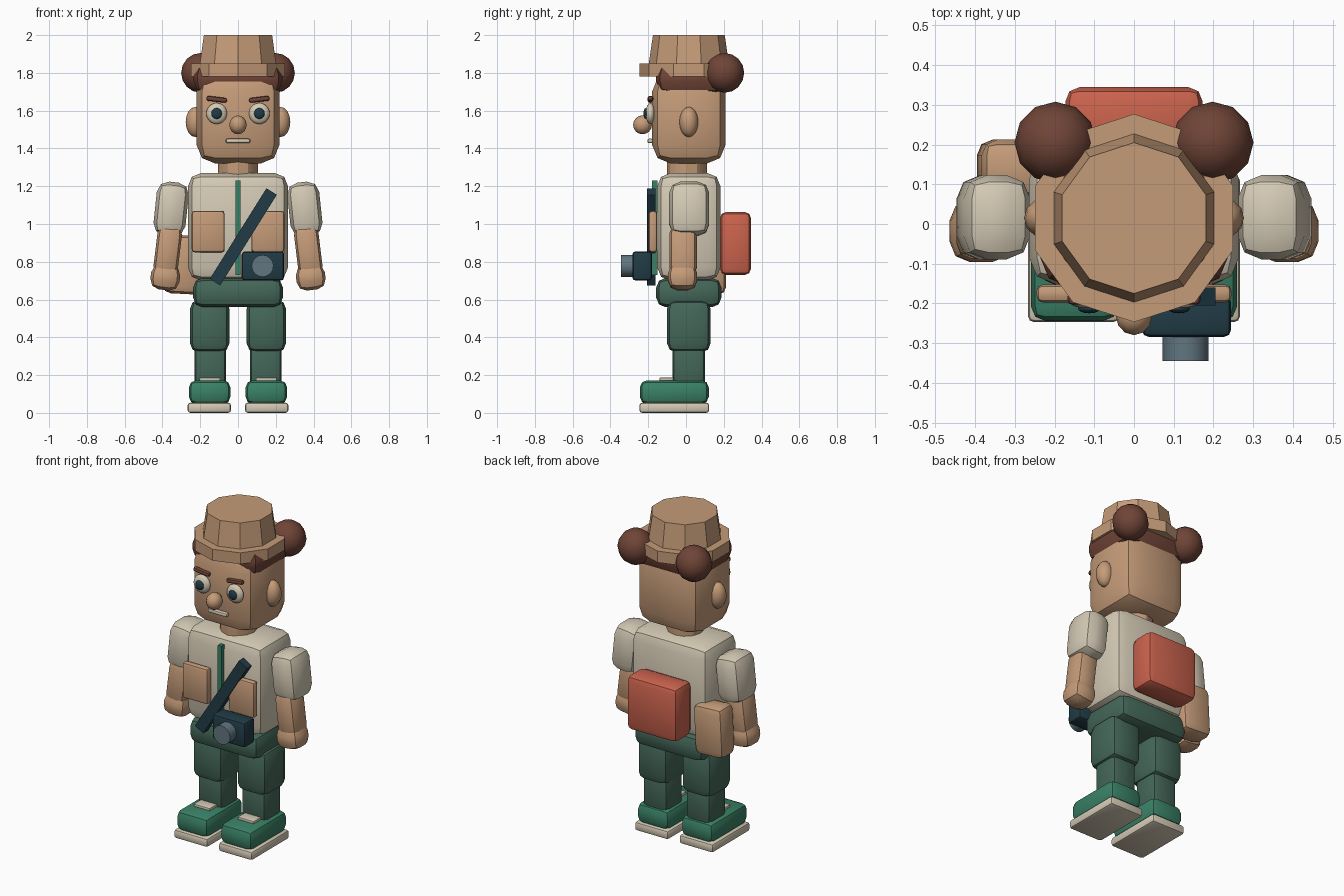
import bpy, bmesh
from math import radians
from mathutils import Matrix, Vector

if "Cube" in bpy.data.objects:
    bpy.data.objects.remove(bpy.data.objects["Cube"])


def material(name, r, g, b):
    m = bpy.data.materials.new(name)
    m.use_nodes = True
    m.diffuse_color = (r, g, b, 1)
    m.node_tree.nodes["Principled BSDF"].inputs["Base Color"].default_value = (r, g, b, 1)
    return m


TAN = material("tan", 0.56, 0.33, 0.19)
CREAM = material("cream", 0.66, 0.59, 0.46)
BROWN = material("dark brown", 0.16, 0.058, 0.038)
RED = material("brick red", 0.6, 0.125, 0.075)
PINE = material("pine green", 0.058, 0.135, 0.098)
GREEN = material("bright green", 0.042, 0.22, 0.133)
NAVY = material("dark navy", 0.015, 0.044, 0.06)
STEEL = material("steel blue", 0.12, 0.18, 0.215)


def finish(name, bm, mat, centre, tilt=0, angle=40):
    """Place a mesh built around the origin, tilted about the front axis."""
    bm.transform(Matrix.Translation(centre) @ Matrix.Rotation(radians(tilt), 4, "Y"))
    bmesh.ops.recalc_face_normals(bm, faces=bm.faces)
    mesh = bpy.data.meshes.new(name)
    bm.to_mesh(mesh)
    bm.free()
    mesh.materials.append(mat)
    mesh.shade_smooth()
    mesh.set_sharp_from_angle(angle=radians(angle))
    obj = bpy.data.objects.new(name, mesh)
    bpy.context.collection.objects.link(obj)
    return obj


def box(name, mat, centre, size, bevel=0, tilt=0, segments=2):
    bm = bmesh.new()
    bmesh.ops.create_cube(bm, size=1)
    bmesh.ops.scale(bm, vec=Vector(size), verts=bm.verts)
    if bevel:
        bmesh.ops.bevel(bm, geom=bm.edges[:], offset=bevel, segments=segments,
                        profile=0.5, affect="EDGES")
    return finish(name, bm, mat, centre, tilt)


def ball(name, mat, centre, radii, segments=12, rings=8):
    bm = bmesh.new()
    bmesh.ops.create_uvsphere(bm, u_segments=segments, v_segments=rings, radius=1)
    bmesh.ops.scale(bm, vec=Vector(radii), verts=bm.verts)
    return finish(name, bm, mat, centre, angle=60)


def cone(name, mat, centre, r_low, r_top, depth, sides, axis=None, tilt=0, angle=30):
    bm = bmesh.new()
    bmesh.ops.create_cone(bm, cap_ends=True, segments=sides, radius1=r_low,
                          radius2=r_top, depth=depth)
    if axis:
        bm.transform(Matrix.Rotation(radians(90), 4, axis))
    return finish(name, bm, mat, centre, tilt, angle)


MID = 0.015  # depth centre of the body

# Head, hair and hat
box("head", TAN, (0, MID, 1.56), (0.44, 0.39, 0.48), 0.1)
cone("neck", TAN, (0, MID - 0.01, 1.3), 0.105, 0.105, 0.14, 12)
box("hair", BROWN, (0, 0.035, 1.77), (0.47, 0.385, 0.17), 0.07)
cone("hat_brim", TAN, (0, MID, 1.815), 0.262, 0.262, 0.07, 10)
cone("hat_crown", TAN, (0, MID, 1.915), 0.215, 0.19, 0.17, 10)

# Face
ball("nose", TAN, (0, -0.23, 1.525), (0.046, 0.05, 0.05))
box("mouth", CREAM, (0, -0.19, 1.44), (0.13, 0.03, 0.024), 0.01)

# Torso and hips
box("shirt", CREAM, (0, MID, 0.985), (0.53, 0.335, 0.57), 0.07)
box("hips", PINE, (0, MID, 0.637), (0.475, 0.345, 0.155), 0.05)
box("zipper", GREEN, (0, -0.165, 0.98), (0.024, 0.03, 0.5))

# Gear
box("strap", NAVY, (0.028, -0.183, 0.932), (0.065, 0.045, 0.566), tilt=32)
box("camera_body", NAVY, (0.132, -0.232, 0.778), (0.225, 0.105, 0.155), 0.018)
cone("camera_lens", STEEL, (0.13, -0.31, 0.778), 0.058, 0.058, 0.07, 16, "X")
box("backpack", RED, (0, 0.262, 0.897), (0.345, 0.165, 0.335), 0.035)
box("side_pouch", TAN, (-0.29, 0.14, 0.785), (0.2, 0.145, 0.31), 0.04, tilt=3)

# Paired parts
for side, s in (("left", 1), ("right", -1)):
    ball(side + "_hair_bun", BROWN, (s * 0.198, 0.205, 1.8), (0.103, 0.103, 0.105), 12, 8)
    ball(side + "_ear", TAN, (s * 0.225, MID, 1.54), (0.052, 0.05, 0.08))
    ball(side + "_eye", CREAM, (s * 0.113, -0.188, 1.585), (0.055, 0.026, 0.056), 16, 10)
    ball(side + "_pupil", NAVY, (s * 0.113, -0.213, 1.585), (0.028, 0.012, 0.029))
    box(side + "_eyebrow", BROWN, (s * 0.113, -0.188, 1.66), (0.11, 0.03, 0.026),
        0.011, tilt=-s * 7)
    box(side + "_chest_pocket", TAN, (s * 0.158, -0.175, 0.96), (0.175, 0.045, 0.22), 0.016)

    # Arm
    box(side + "_sleeve", CREAM, (s * 0.354, 0.017, 1.08), (0.17, 0.212, 0.285),
        0.06, tilt=-s * 6)
    box(side + "_forearm", TAN, (s * 0.372, -0.015, 0.86), (0.13, 0.145, 0.26),
        0.04, tilt=-s * 7)
    box(side + "_hand", TAN, (s * 0.385, -0.018, 0.718), (0.155, 0.155, 0.135),
        0.05, tilt=-s * 7)

    # Leg and shoe
    box(side + "_thigh", PINE, (s * 0.15, MID, 0.46), (0.21, 0.232, 0.28), 0.05)
    box(side + "_shin", PINE, (s * 0.147, MID, 0.25), (0.166, 0.172, 0.24), 0.03)
    box(side + "_shoe", GREEN, (s * 0.15, -0.062, 0.11), (0.22, 0.365, 0.125), 0.038)
    box(side + "_sole", CREAM, (s * 0.152, -0.062, 0.027), (0.23, 0.37, 0.054), 0.015)
    box(side + "_shoe_laces", CREAM, (s * 0.15, -0.1, 0.178), (0.11, 0.08, 0.018), 0.004)
